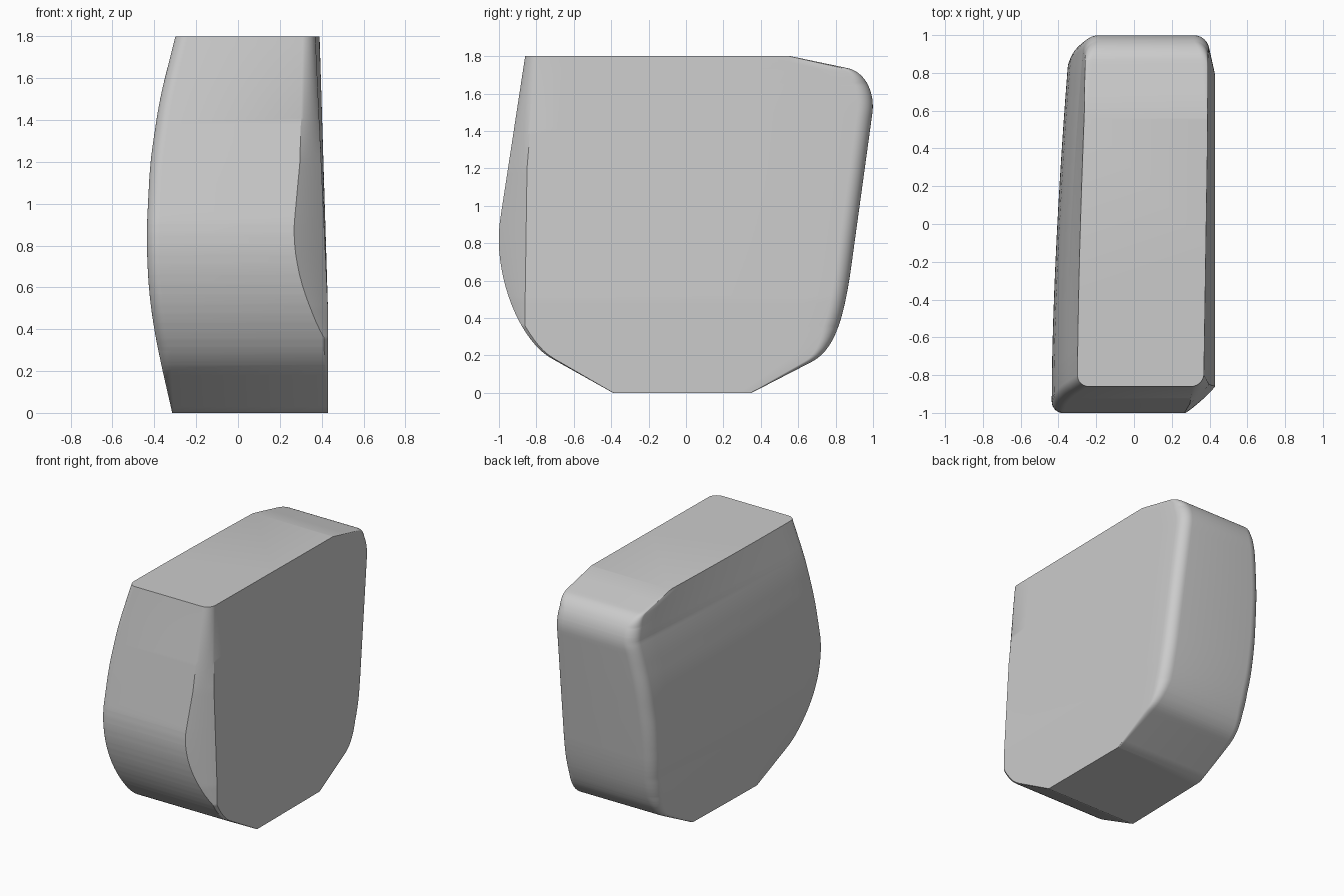
import bpy
import bmesh
import math
from mathutils import Vector
from mathutils.geometry import interpolate_bezier

if "Cube" in bpy.data.objects:
    bpy.data.objects.remove(bpy.data.objects["Cube"])


def bezier(*pts):
    """Sampled cubic as (height, position) pairs."""
    a, b, c, d = (Vector((p[0], p[1], 0)) for p in pts)
    return [(v.x, v.y) for v in interpolate_bezier(a, b, c, d, 20)]


def lookup(table, z):
    """Linear interpolation in a table of (height, value)."""
    for (z0, v0), (z1, v1) in zip(table, table[1:]):
        if z <= z1:
            return v0 + (v1 - v0) * (z - z0) / (z1 - z0)
    return table[-1][1]


def smooth_lookup(table, z):
    return sum(lookup(table, min(1.8, max(0, z + d * 0.03))) for d in range(-3, 4)) / 7


# Front and back outlines as (z, y)
front = ([(0, -0.39)]
         + bezier((0.185, -0.72), (0.286, -0.9), (0.66, -1.042), (0.95, -0.99))
         + [(1.8, -0.86)])
back = ([(0, 0.35)]
        + bezier((0.165, 0.67), (0.227, 0.79), (0.38, 0.84), (0.65, 0.88))
        + bezier((1.5, 0.997), (1.62, 1.01), (1.715, 0.95), (1.735, 0.87))
        + [(1.8, 0.56)])

# Bulging left flank, its narrowing towards the back, and the flat right flank
bulge = [(0, -0.32), (0.2, -0.362), (0.4, -0.402), (0.6, -0.428), (0.85, -0.438),
         (1.2, -0.42), (1.5, -0.375), (1.8, -0.30)]
narrowing = [(0, 0.04), (0.5, 0.09), (1.55, 0.09), (1.8, 0.05)]
right_front = [(0, 0.43), (0.5, 0.43), (1.8, 0.37)]
right_back = [(0, 0.43), (0.5, 0.43), (1.8, 0.39)]

# Corner sizes over the height
front_round = [(0, 0.008), (0.3, 0.06), (1.8, 0.06)]
back_round = [(0, 0.008), (0.35, 0.08), (1.65, 0.08), (1.74, 0.035), (1.8, 0.01)]
chamfer_end = [(0, -0.86), (0.5, -0.86), (1.2, -0.85), (1.8, -0.8)]
chamfer_flat = [(0, 0.9), (1.2, 0.9), (1.8, 0.2)]


def left_x(y, z):
    t = max(0, (y + 0.9) / 1.8)
    edge = smooth_lookup(bulge, z) if 0.1 < z < 1.7 else lookup(bulge, z)
    return edge + lookup(narrowing, z) * t ** 1.6


def right_x(y, z):
    t = min(1, max(0, (y + 0.8) / 1.3))
    return lookup(right_front, z) * (1 - t) + lookup(right_back, z) * t


def corner(side, sign, y_end, y_dir, size, z, flat=0.0, steps=8):
    """Points from the end face round to the flank."""
    pts = []
    for i in range(steps + 1):
        t = i / steps
        a = t * math.pi / 2
        inset = size * ((1 - math.sin(a)) * (1 - flat) + (1 - t) * flat)
        dy = size * ((1 - math.cos(a)) * (1 - flat) + t * flat)
        y = y_end + y_dir * dy
        pts.append((side(y, z) - sign * inset, y, z))
    return pts


def flank(side, y0, y1, z, steps=12):
    ys = [y0 + (y1 - y0) * i / steps for i in range(1, steps)]
    return [(side(y, z), y, z) for y in ys]


def ring(z):
    yf, yb = lookup(front, z), lookup(back, z)
    cut = max(lookup(front_round, z) * 0.3, lookup(chamfer_end, z) - yf)
    rb = lookup(back_round, z)
    fr = corner(right_x, 1, yf, 1, cut, z, lookup(chamfer_flat, z))
    br = corner(right_x, 1, yb, -1, rb, z)[::-1]
    bl = corner(left_x, -1, yb, -1, rb, z)
    fl = corner(left_x, -1, yf, 1, lookup(front_round, z), z)[::-1]
    return (fr + flank(right_x, fr[-1][1], br[0][1], z) + br
            + bl + flank(left_x, bl[-1][1], fl[0][1], z) + fl)


# Solid body lofted through horizontal sections
heights = sorted({round(z, 3) for z, _ in front + back}
                 | {round(i * 0.03, 3) for i in range(61)})
bm = bmesh.new()
rings = [[bm.verts.new(p) for p in ring(z)] for z in heights]
for low, high in zip(rings, rings[1:]):
    n = len(low)
    for i in range(n):
        j = (i + 1) % n
        bm.faces.new((low[i], low[j], high[j], high[i]))
bm.faces.new(rings[0][::-1])
bm.faces.new(rings[-1])
bmesh.ops.recalc_face_normals(bm, faces=bm.faces)
mesh = bpy.data.meshes.new("rounded_block")
bm.to_mesh(mesh)
bm.free()
block = bpy.data.objects.new("rounded_block", mesh)
bpy.context.collection.objects.link(block)

# Plain grey finish
grey = bpy.data.materials.new("light_grey")
grey.use_nodes = True
colour = (0.6, 0.6, 0.6, 1)
grey.diffuse_color = colour
grey.node_tree.nodes["Principled BSDF"].inputs["Base Color"].default_value = colour
mesh.materials.append(grey)

bpy.ops.object.select_all(action="DESELECT")
block.select_set(True)
bpy.context.view_layer.objects.active = block
bpy.ops.object.shade_smooth_by_angle(angle=math.radians(30))
